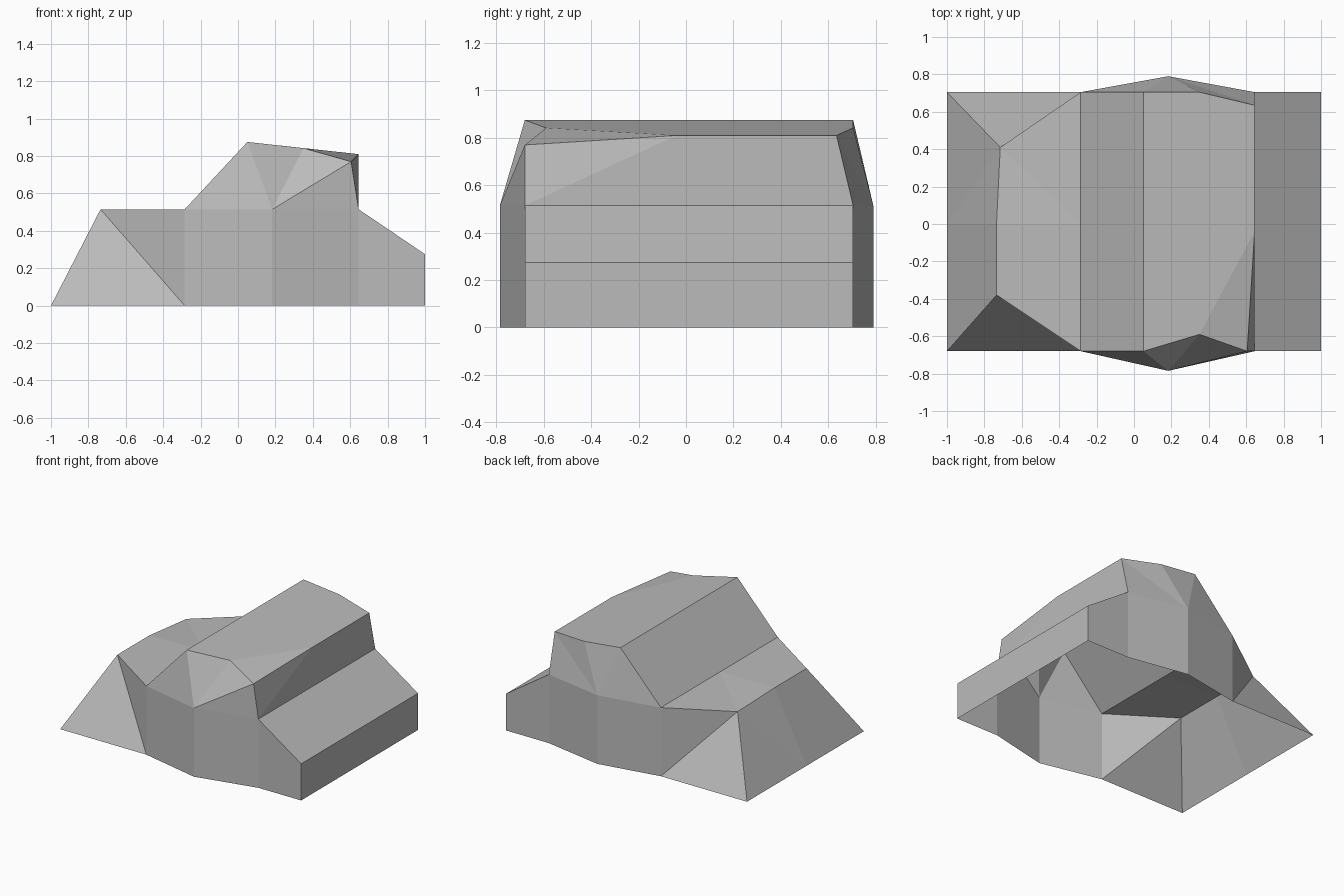
import bpy
import bmesh

cube = bpy.data.objects.get("Cube")
if cube:
    bpy.data.objects.remove(cube, do_unlink=True)

# Stations along the length and main heights
TAIL, WAIST, RIDGE, BULGE, CREST, STEP, TOE = -1.0, -0.285, 0.05, 0.183, 0.35, 0.645, 1.0
GROUND, LIP, LEDGE, CAP, PEAK = 0.0, 0.275, 0.515, 0.81, 0.875

stone = bpy.data.materials.new("stone_grey")
stone.use_nodes = True
grey = (0.5, 0.5, 0.5, 1.0)
stone.diffuse_color = grey
stone.node_tree.nodes["Principled BSDF"].inputs["Base Color"].default_value = grey

bm = bmesh.new()


def face(*points):
    bm.faces.new(points)


def build_side(edge, bulge, corner, crest_y, brow):
    """Build one long side of the rock and return its named points."""
    spots = {
        "tail": (TAIL, edge, GROUND),
        "waist_foot": (WAIST, edge, GROUND),
        "bulge_foot": (BULGE, bulge, GROUND),
        "step_foot": (STEP, edge, GROUND),
        "toe_foot": (TOE, edge, GROUND),
        "toe_lip": (TOE, edge, LIP),
        "corner": corner,
        "waist": (WAIST, edge, LEDGE),
        "bulge": (BULGE, bulge, LEDGE),
        "step": (STEP, edge, LEDGE),
        "ridge": (RIDGE, edge, PEAK),
        "crest": (CREST, crest_y, 0.842),
        "brow": brow,
    }
    p = {name: bm.verts.new(co) for name, co in spots.items()}
    # Lower wall
    face(p["tail"], p["waist_foot"], p["corner"])
    face(p["waist_foot"], p["waist"], p["corner"])
    face(p["waist_foot"], p["bulge_foot"], p["bulge"], p["waist"])
    face(p["bulge_foot"], p["step_foot"], p["step"], p["bulge"])
    face(p["step_foot"], p["toe_foot"], p["toe_lip"], p["step"])
    # Facets fanning up from the bulge
    fan = ["waist", "ridge", "crest", "brow", "step"]
    for a, b in zip(fan, fan[1:]):
        face(p["bulge"], p[b], p[a])
    return p


front = build_side(-0.68, -0.785, (-0.735, -0.38, LEDGE), -0.59, (0.605, -0.68, 0.77))
back = build_side(0.705, 0.79, (-0.715, 0.41, 0.487), 0.705, (STEP, 0.635, CAP))

# Points along the middle
tail_mid = bm.verts.new((TAIL, 0, GROUND))
ledge_mid = bm.verts.new((-0.735, 0, LEDGE))
waist_mid = bm.verts.new((WAIST, 0, LEDGE))
cap_mid = bm.verts.new((STEP, -0.04, CAP))

# Sloping tail end
face(front["tail"], front["corner"], ledge_mid, tail_mid)
face(tail_mid, ledge_mid, back["corner"])
face(tail_mid, back["corner"], back["tail"])

# Low ledge
face(front["corner"], front["waist"], waist_mid, ledge_mid)
face(ledge_mid, waist_mid, back["corner"])
face(back["corner"], waist_mid, back["waist"])

# Slope up to the ridge, then the cap
face(front["waist"], front["ridge"], back["ridge"], back["waist"], waist_mid)
face(front["ridge"], front["crest"], cap_mid, back["brow"], back["crest"], back["ridge"])
face(front["crest"], front["brow"], cap_mid)

# Steep drop, ramp and toe
face(front["brow"], front["step"], cap_mid)
face(front["step"], back["step"], back["brow"], cap_mid)
face(front["step"], front["toe_lip"], back["toe_lip"], back["step"])
face(front["toe_foot"], back["toe_foot"], back["toe_lip"], front["toe_lip"])

# Consistent outward normals on the open shell
bmesh.ops.recalc_face_normals(bm, faces=bm.faces)
bm.normal_update()
if sum(f.normal.z * f.calc_area() for f in bm.faces) < 0:
    bmesh.ops.reverse_faces(bm, faces=bm.faces)

mesh = bpy.data.meshes.new("rock")
bm.to_mesh(mesh)
bm.free()
mesh.materials.append(stone)
rock = bpy.data.objects.new("rock", mesh)
bpy.context.collection.objects.link(rock)
